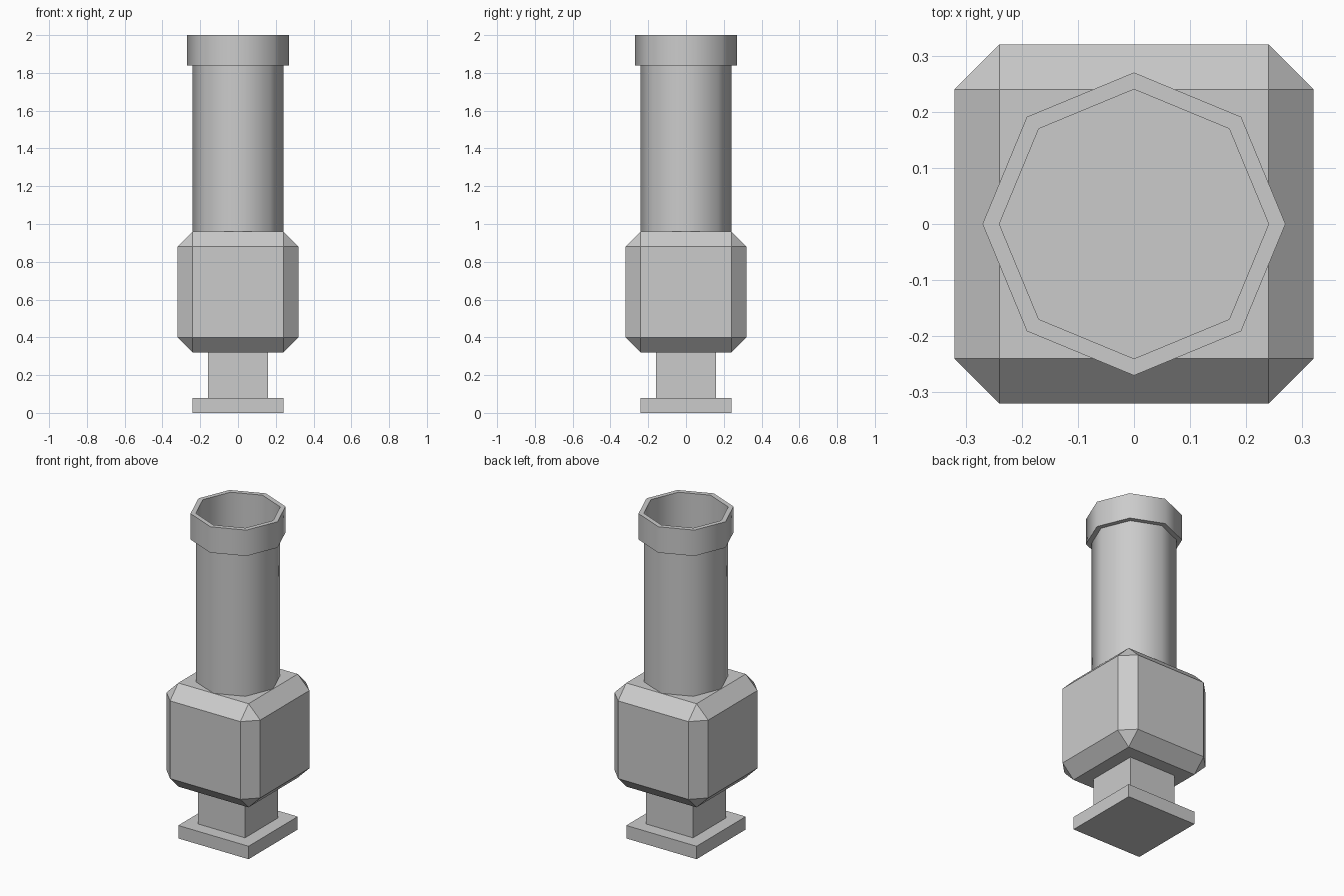
import bpy, bmesh, math

if "Cube" in bpy.data.objects:
    bpy.data.objects.remove(bpy.data.objects["Cube"])


def make_object(name, bm):
    mesh = bpy.data.meshes.new(name)
    bm.to_mesh(mesh)
    bm.free()
    obj = bpy.data.objects.new(name, mesh)
    bpy.context.collection.objects.link(obj)
    return obj


def box(name, half, z0, z1, chamfer=0.0):
    bm = bmesh.new()
    bmesh.ops.create_cube(bm, size=1)
    for v in bm.verts:
        v.co = (v.co.x * 2 * half, v.co.y * 2 * half,
                z0 + (v.co.z + 0.5) * (z1 - z0))
    if chamfer:
        bmesh.ops.bevel(bm, geom=bm.edges[:], offset=chamfer, segments=1,
                        affect='EDGES', profile=0.5)
    return make_object(name, bm)


def octagon_shell(name, profile):
    """Sweep a (radius, z) profile around z with eight smooth sides."""
    bm = bmesh.new()
    rings = [[bm.verts.new((r * math.cos(i * math.pi / 4),
                            r * math.sin(i * math.pi / 4), z))
              for i in range(8)] for r, z in profile]
    for low, high in zip(rings, rings[1:]):
        for i in range(8):
            j = (i + 1) % 8
            bm.faces.new((low[i], low[j], high[j], high[i]))
    obj = make_object(name, bm)
    bpy.ops.object.select_all(action='DESELECT')
    obj.select_set(True)
    bpy.context.view_layer.objects.active = obj
    bpy.ops.object.shade_smooth_by_angle(angle=math.radians(50))
    return obj


# Square foot and neck
box("base_plate", 0.24, 0.0, 0.08)
box("neck", 0.16, 0.08, 0.32)

# Chamfered block
box("body_block", 0.32, 0.32, 0.96, chamfer=0.08)

# Open octagonal tube with a wider collar at the mouth
octagon_shell("tube", [(0.24, 0.96), (0.24, 1.84)])
octagon_shell("collar", [(0.24, 1.84), (0.27, 1.84), (0.27, 2.0),
                         (0.24, 2.0), (0.24, 1.92), (0.24, 1.84)])
